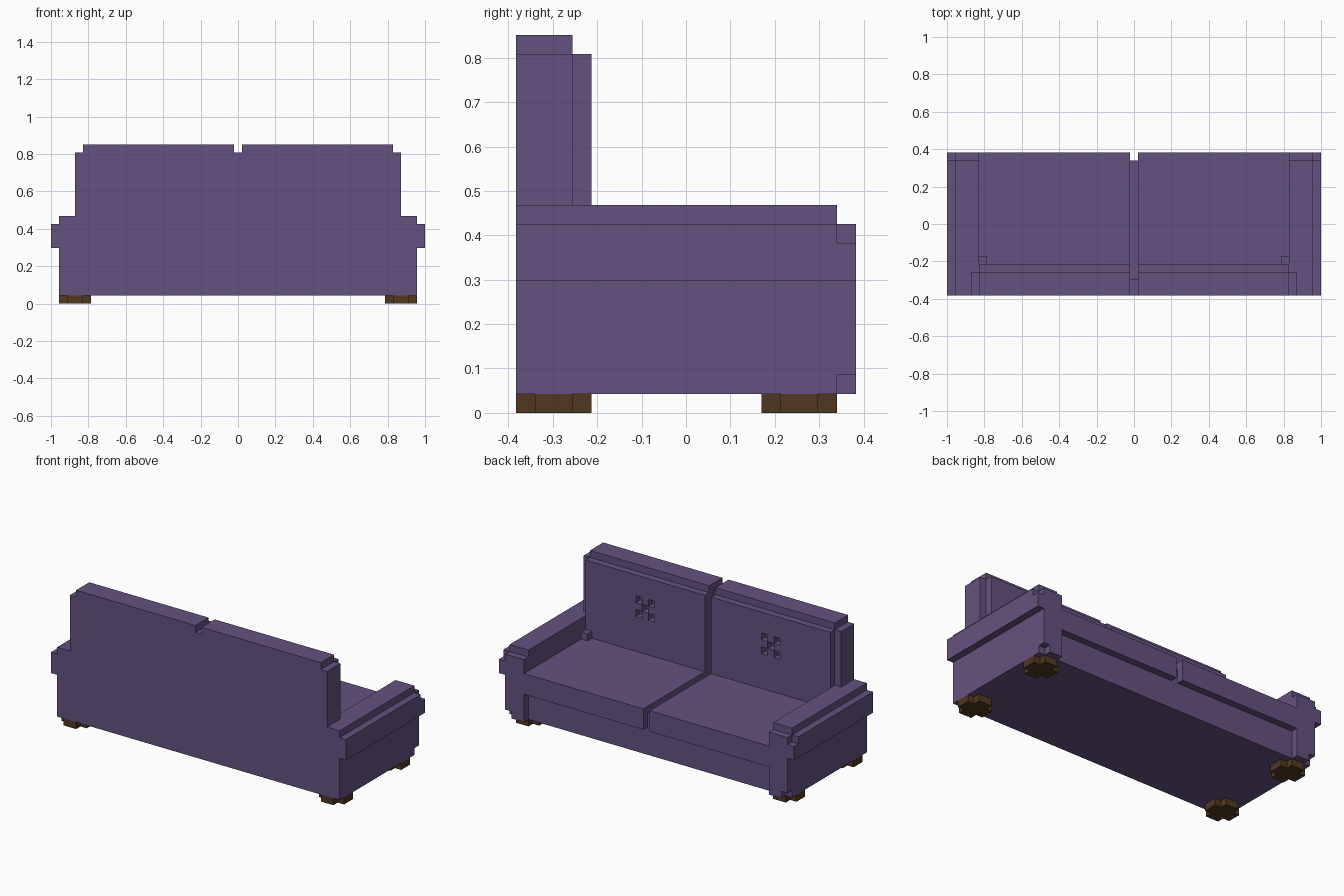
import bpy, bmesh
from mathutils import Vector

old = bpy.data.objects.get("Cube")
if old:
    bpy.data.objects.remove(old, do_unlink=True)

U = 2 / 47                       # one block of the sofa's grid
ORIGIN = Vector((-1, -9 * U, 0))


def material(name, colour):
    m = bpy.data.materials.new(name)
    m.use_nodes = True
    m.diffuse_color = (*colour, 1)
    bsdf = next(n for n in m.node_tree.nodes if n.type == 'BSDF_PRINCIPLED')
    bsdf.inputs["Base Color"].default_value = (*colour, 1)
    bsdf.inputs["Roughness"].default_value = 0.9
    return m


FABRIC = material("purple fabric", (0.127, 0.084, 0.212))
WOOD = material("dark brown wood", (0.08, 0.04, 0.0144))


def add_box(bm, x, y, z):
    """Add a box spanning three block ranges."""
    lo, hi = zip(x, y, z)
    made = bmesh.ops.create_cube(bm, size=1)["verts"]
    for v in made:
        v.co = Vector([lo[a] if v.co[a] < 0 else hi[a] for a in range(3)])


def finish(name, bm, mat):
    for v in bm.verts:
        v.co = v.co * U + ORIGIN
    bmesh.ops.recalc_face_normals(bm, faces=bm.faces)
    mesh = bpy.data.meshes.new(name)
    bm.to_mesh(mesh)
    bm.free()
    mesh.materials.append(mat)
    obj = bpy.data.objects.new(name, mesh)
    bpy.context.collection.objects.link(obj)
    return obj


def part(name, boxes, mat=FABRIC, flip=False):
    bm = bmesh.new()
    for x, y, z in boxes:
        if flip:
            x = (47 - x[1], 47 - x[0])
        add_box(bm, x, y, z)
    return finish(name, bm, mat)


def tufted_cushion(name, x, y, z):
    """Back cushion with a cross of five sunken blocks on its +y face."""
    bm = bmesh.new()
    add_box(bm, x, y, z)
    cx, cz = (x[0] + x[1]) / 2, 14.5
    for d in (-1.5, -0.5, 0.5, 1.5):
        for co, no in (((cx + d, 0, 0), (1, 0, 0)), ((0, 0, cz + d), (0, 0, 1))):
            bmesh.ops.bisect_plane(bm, geom=bm.verts[:] + bm.edges[:] + bm.faces[:],
                                   plane_co=co, plane_no=no)

    def sunken(f):
        c = f.calc_center_median()
        dx, dz = abs(c.x - cx), abs(c.z - cz)
        return c.y > y[1] - 0.1 and dx < 1.4 and abs(dx - dz) < 0.1

    holes = [f for f in bm.faces if sunken(f)]
    pushed = bmesh.ops.extrude_discrete_faces(bm, faces=holes)["faces"]
    for f in pushed:
        bmesh.ops.translate(bm, verts=f.verts[:], vec=(0, -1, 0))
    return finish(name, bm, FABRIC)


# Base, the floor of the cushion gap, and the back frame
part("base", [((4, 43), (0, 17), (1, 5))])
part("seat_gap_filler", [((23, 24), (2, 17), (5, 7))])
part("back_frame", [((4, 43), (0, 2), (5, 11)), ((3, 44), (0, 2), (11, 19))])

for side, flip in (("right", False), ("left", True)):
    # Cushions
    part(side + "_seat_cushion", [((4, 23), (2, 18), (5, 8))], flip=flip)
    cushion_x = (24, 43) if flip else (4, 23)
    tufted_cushion(side + "_back_cushion", cushion_x, (2, 4), (8, 19))
    part(side + "_back_top", [((4, 23), (0, 3), (19, 20))], flip=flip)
    part(side + "_back_post", [((3, 4), (2, 3), (11, 19))], flip=flip)
    part(side + "_corner_block", [((4, 5), (4, 5), (8, 9))], flip=flip)
    # Arm with chipped front corners and an outer roll
    part(side + "_arm", [((1, 4), (0, 17), (1, 11)),
                         ((1, 4), (17, 18), (2, 10)),
                         ((2, 4), (17, 18), (1, 2))], flip=flip)
    part(side + "_arm_roll", [((0, 1), (0, 17), (7, 10)),
                              ((0, 1), (17, 18), (7, 9))], flip=flip)
    # Stepped round feet
    for place, y in (("back", 0), ("front", 13)):
        part(f"{side}_{place}_foot", [((2, 4), (y, y + 4), (0, 1)),
                                      ((1, 2), (y + 1, y + 3), (0, 1)),
                                      ((4, 5), (y + 1, y + 3), (0, 1))], WOOD, flip)
